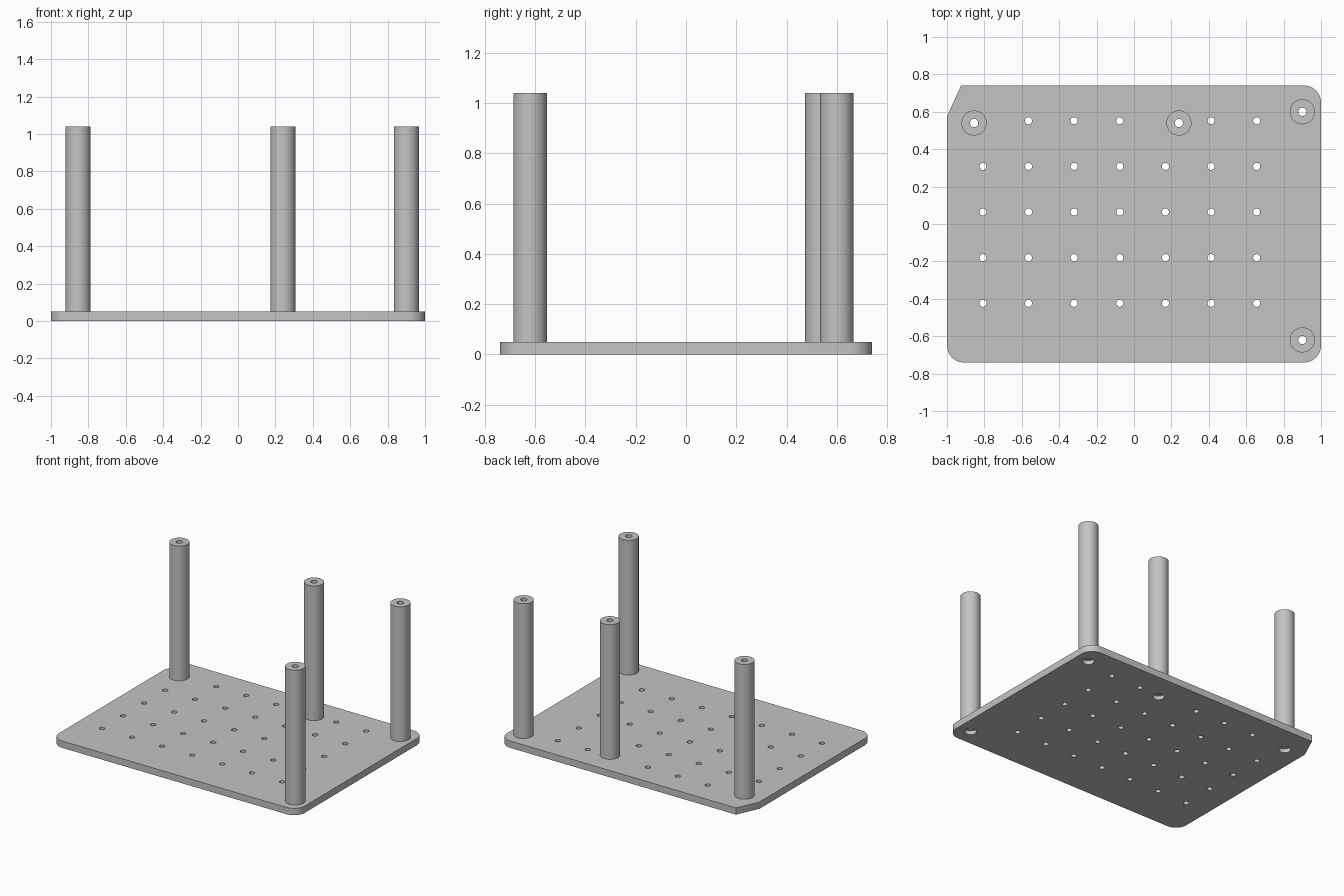
import bpy, bmesh, math
from mathutils import Matrix, Vector

if "Cube" in bpy.data.objects:
    bpy.data.objects.remove(bpy.data.objects["Cube"])

GREY = (0.55, 0.55, 0.55, 1)
metal = bpy.data.materials.new("plain grey")
metal.use_nodes = True
metal.diffuse_color = GREY
metal.node_tree.nodes["Principled BSDF"].inputs["Base Color"].default_value = GREY

THICK, TOP = 0.05, 1.04
HALF_Y, CORNER = 0.74, 0.09
POST_R, BORE_R, RECESS_R, HOLE_R = 0.067, 0.022, 0.04, 0.019
PITCH = 0.244
POSTS = {"back_right_post": (-0.855, 0.54), "back_middle_post": (0.24, 0.54),
         "back_left_post": (0.9, 0.6), "front_left_post": (0.9, -0.62)}


def add_object(name, bm):
    bmesh.ops.recalc_face_normals(bm, faces=bm.faces)
    mesh = bpy.data.meshes.new(name)
    bm.to_mesh(mesh)
    bm.free()
    mesh.materials.append(metal)
    obj = bpy.data.objects.new(name, mesh)
    bpy.context.collection.objects.link(obj)
    return obj


def lathe(bm, profile, x, y, steps):
    """Spin a radius/height profile around a vertical axis at x, y."""
    verts = [bm.verts.new((x + r, y, z)) for r, z in profile]
    edges = [bm.edges.new(pair) for pair in zip(verts, verts[1:])]
    bmesh.ops.spin(bm, geom=verts + edges, cent=(x, y, 0), axis=(0, 0, 1),
                   angle=math.tau, steps=steps, use_merge=False)
    bmesh.ops.remove_doubles(bm, verts=bm.verts, dist=0.0001)


def arc(x, y, start):
    """Quarter circle for a rounded plate corner."""
    angles = [math.radians(start + 90 * i / 12) for i in range(13)]
    return [(x + CORNER * math.cos(a), y + CORNER * math.sin(a)) for a in angles]


def smooth(obj):
    bpy.ops.object.select_all(action="DESELECT")
    obj.select_set(True)
    bpy.context.view_layer.objects.active = obj
    bpy.ops.object.shade_smooth_by_angle(angle=math.radians(30))


# Plate outline: three rounded corners and one cut corner
cx, cy = 1 - CORNER, HALF_Y - CORNER
outline = arc(cx, cy, 0) + [(-0.925, HALF_Y), (-1, 0.575)]
outline += arc(-cx, -cy, 180) + arc(cx, -cy, 270)
bm = bmesh.new()
face = bm.faces.new([bm.verts.new((x, y, 0)) for x, y in outline])
rise = bmesh.ops.extrude_face_region(bm, geom=[face])["geom"]
bmesh.ops.translate(bm, vec=(0, 0, THICK),
                    verts=[v for v in rise if isinstance(v, bmesh.types.BMVert)])
plate = add_object("base_plate", bm)

# Cutter: grid of small holes, leaving out those beside the back posts
bm = bmesh.new()
below, above = -0.02, THICK + 0.02
for row in range(5):
    for col in range(7):
        if row == 0 and col in (0, 4):
            continue
        lathe(bm, [(0, below), (HOLE_R, below), (HOLE_R, above), (0, above)],
              -0.808 + col * PITCH, 0.552 - row * PITCH, 20)

# Cutter: stepped screw holes under the posts
for x, y in POSTS.values():
    lathe(bm, [(0, below), (RECESS_R, below), (RECESS_R, 0.03),
               (BORE_R, 0.03), (BORE_R, above), (0, above)], x, y, 32)
cutter = add_object("hole_cutter", bm)
cutter.hide_render = True

# Cut the plate and drop the cutter
cut = plate.modifiers.new("holes", "BOOLEAN")
cut.operation, cut.solver, cut.object = "DIFFERENCE", "EXACT", cutter
bpy.context.view_layer.objects.active = plate
bpy.ops.object.modifier_apply(modifier=cut.name)
bpy.data.objects.remove(cutter)
smooth(plate)

# Hollow posts standing on the plate
for name, (x, y) in POSTS.items():
    bm = bmesh.new()
    lathe(bm, [(POST_R, THICK), (POST_R, TOP), (BORE_R, TOP), (BORE_R, THICK)], x, y, 48)
    # Close the tube at its foot
    rims = [e for e in bm.edges if e.is_boundary]
    bmesh.ops.bridge_loops(bm, edges=rims)
    smooth(add_object(name, bm))
